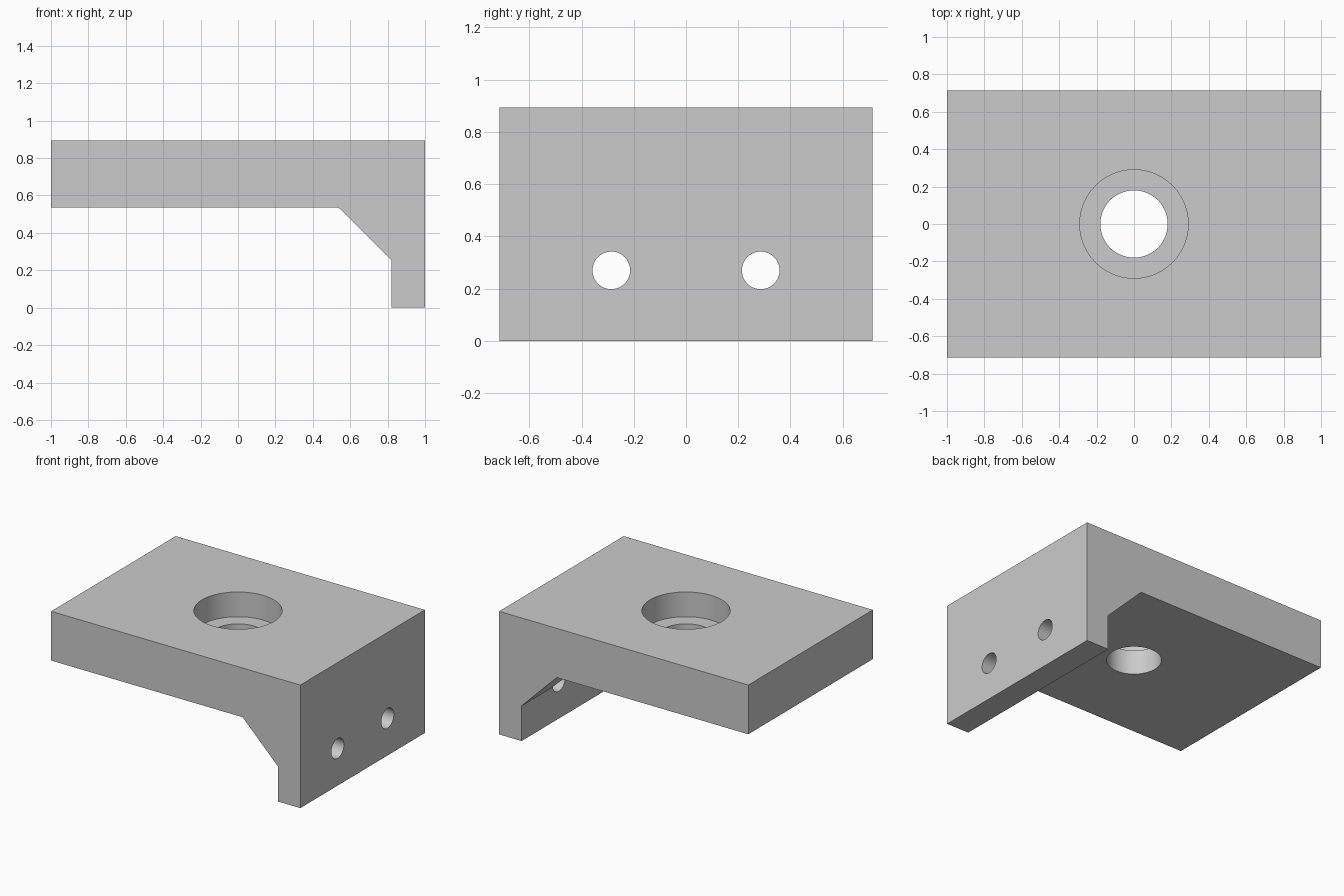
import bpy, bmesh
from math import pi, radians

cube = bpy.data.objects.get("Cube")
if cube:
    bpy.data.objects.remove(cube, do_unlink=True)

# Plain grey material
grey = bpy.data.materials.new("plain grey")
grey.use_nodes = True
grey.diffuse_color = (0.6, 0.6, 0.6, 1)
grey.node_tree.nodes["Principled BSDF"].inputs["Base Color"].default_value = (0.6, 0.6, 0.6, 1)

HALF_DEPTH = 0.714
TOP = 0.893
UNDERSIDE = 0.536

# Bracket body: plate, leg and sloped gusset in one side profile
profile = [(-1, UNDERSIDE), (0.537, UNDERSIDE), (0.82, 0.255),
           (0.82, 0), (1, 0), (1, TOP), (-1, TOP)]
bm = bmesh.new()
face = bm.faces.new([bm.verts.new((x, -HALF_DEPTH, z)) for x, z in profile])
extruded = bmesh.ops.extrude_face_region(bm, geom=[face])["geom"]
moved = [v for v in extruded if isinstance(v, bmesh.types.BMVert)]
bmesh.ops.translate(bm, verts=moved, vec=(0, 2 * HALF_DEPTH, 0))
bmesh.ops.recalc_face_normals(bm, faces=bm.faces)
mesh = bpy.data.meshes.new("bracket")
bm.to_mesh(mesh)
bm.free()
mesh.materials.append(grey)
bracket = bpy.data.objects.new("bracket", mesh)
bpy.context.collection.objects.link(bracket)


def drill(name, radius, depth, location, rotation=(0, 0, 0)):
    """Cut a round hole through the bracket."""
    bpy.ops.mesh.primitive_cylinder_add(vertices=64, radius=radius, depth=depth,
                                        location=location, rotation=rotation)
    cutter = bpy.context.object
    cutter.name = name
    cutter.data.materials.append(grey)
    cutter.hide_render = True
    cut = bracket.modifiers.new(name, 'BOOLEAN')
    cut.operation = 'DIFFERENCE'
    cut.solver = 'EXACT'
    cut.object = cutter
    bpy.context.view_layer.objects.active = bracket
    bpy.ops.object.modifier_apply(modifier=name)
    bpy.data.objects.remove(cutter, do_unlink=True)


# Counterbored centre hole: the wide bore goes halfway down the plate
drill("centre_hole", 0.18, 2, (0, 0, TOP))
drill("counterbore", 0.29, 0.36, (0, 0, TOP))

# Two mounting holes through the leg
for side in (-1, 1):
    drill("mounting_hole", 0.072, 1.2, (1, side * 0.286, 0.27), (0, pi / 2, 0))

# Smooth hole walls, crisp edges
bpy.ops.object.select_all(action='DESELECT')
bracket.select_set(True)
bpy.context.view_layer.objects.active = bracket
bpy.ops.object.shade_smooth_by_angle(angle=radians(30))
